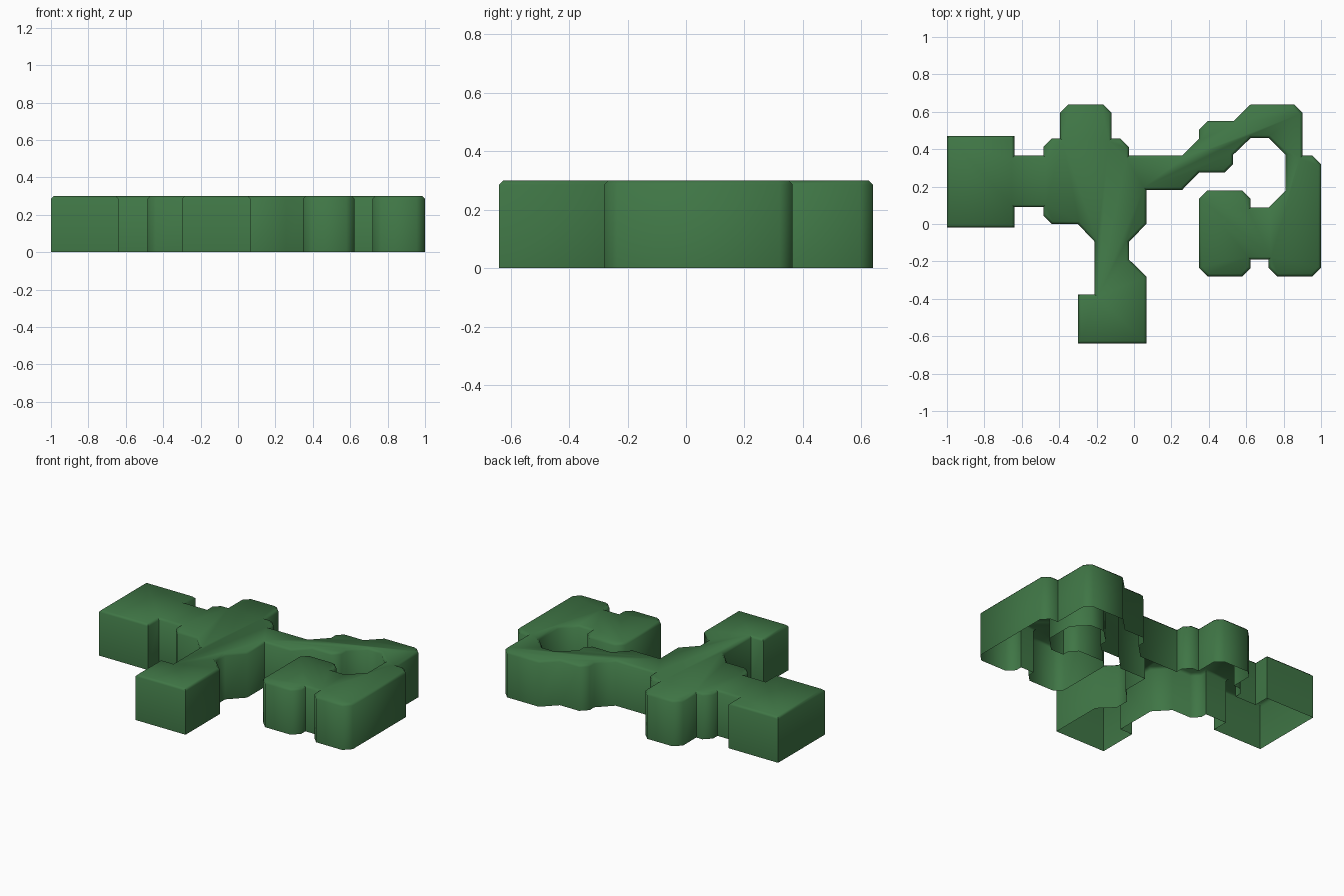
import bpy, bmesh, math
from mathutils import Vector

if "Cube" in bpy.data.objects:
    bpy.data.objects.remove(bpy.data.objects["Cube"])

HEIGHT = 0.30
RIM = 0.014   # softened top rim
C = 0.0455    # small corner cut

# Plan outline, clockwise; a third value marks a corner that is cut at 45 degrees
west_block = [(-1, .47), (-.64, .47), (-.64, .365)]
north_rooms = [(-.485, .365), (-.485, .457, C), (-.395, .457), (-.395, .64, C),
               (-.12, .64, C), (-.12, .457), (-.027, .457, C), (-.027, .365)]
east_passage = [(.257, .365), (.348, .457), (.348, .55, C), (.533, .55), (.624, .64)]
east_loop = [(.90, .64, C), (.90, .365), (1, .365, C), (1, -.28, C), (.72, -.28, C),
             (.72, -.19), (.624, -.19), (.624, -.28, C), (.348, -.28, C),
             (.348, .18, C), (.624, .18, C), (.624, .088), (.72, .088),
             (.811, .18), (.811, .37), (.72, .46), (.624, .46), (.53, .37),
             (.53, .275, C), (.348, .275)]
south_arm = [(.257, .182), (.066, .182), (.066, 0), (-.027, -.095), (-.027, -.19),
             (.066, -.28), (.066, -.64), (-.30, -.64), (-.30, -.376),
             (-.21, -.376), (-.21, -.095), (-.30, 0)]
west_return = [(-.485, 0, C), (-.485, .09), (-.64, .09), (-.64, -.02), (-1, -.02)]
outline = west_block + north_rooms + east_passage + east_loop + south_arm + west_return


def cut_corners(points):
    """Replace each marked corner by two points, one along each neighbouring side."""
    result = []
    for i, p in enumerate(points):
        here = Vector(p[:2])
        if len(p) == 2:
            result.append(here)
            continue
        for q in (points[i - 1], points[(i + 1) % len(points)]):
            result.append(here + (Vector(q[:2]) - here).normalized() * p[2])
    return result


# Shell: flat top and side walls, open underneath
bm = bmesh.new()
top = bm.faces.new([bm.verts.new((p.x, p.y, HEIGHT)) for p in reversed(cut_corners(outline))])
rim_edges = list(top.edges)
walls = bmesh.ops.extrude_edge_only(bm, edges=rim_edges)["geom"]
for v in walls:
    if isinstance(v, bmesh.types.BMVert):
        v.co.z = 0
bmesh.ops.recalc_face_normals(bm, faces=bm.faces)

# Slightly softened rim around the top
bmesh.ops.bevel(bm, geom=rim_edges, offset=RIM, offset_type='OFFSET',
                segments=1, profile=0.5, affect='EDGES')
bm.normal_update()
if max(bm.faces, key=lambda f: f.calc_area()).normal.z < 0:
    bmesh.ops.reverse_faces(bm, faces=bm.faces)

mesh = bpy.data.meshes.new("floor_plan_block")
bm.to_mesh(mesh)
bm.free()
block = bpy.data.objects.new("floor_plan_block", mesh)
bpy.context.collection.objects.link(block)

# Green finish
green = bpy.data.materials.new("green")
green.diffuse_color = (0.05, 0.18, 0.06, 1)
green.use_nodes = True
green.node_tree.nodes["Principled BSDF"].inputs["Base Color"].default_value = green.diffuse_color
mesh.materials.append(green)

bpy.context.view_layer.objects.active = block
block.select_set(True)
bpy.ops.object.shade_smooth_by_angle(angle=math.radians(50))
